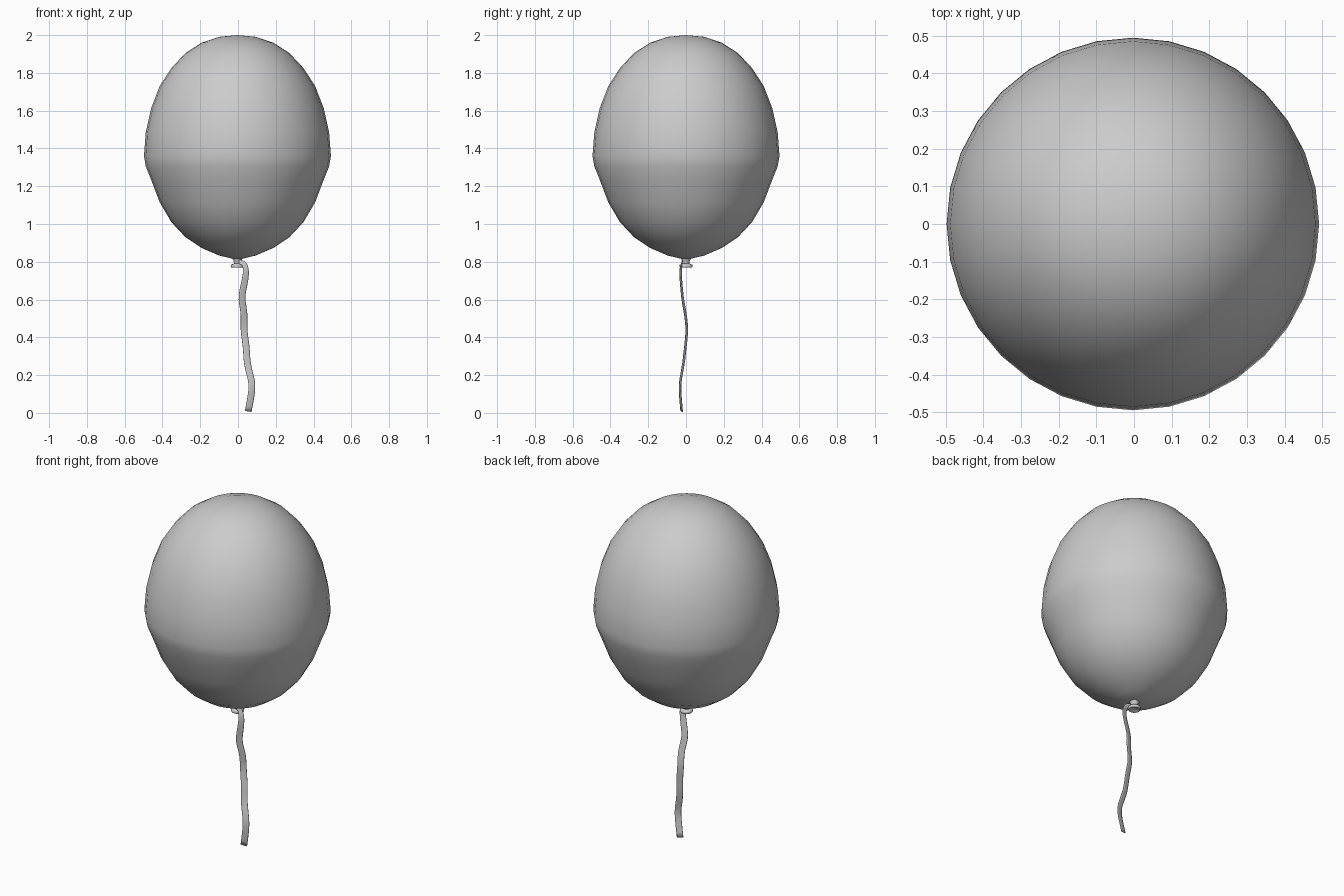
import bpy, bmesh, math
from mathutils import Vector

if "Cube" in bpy.data.objects:
    bpy.data.objects.remove(bpy.data.objects["Cube"])

# One plain grey for every part
grey = bpy.data.materials.new("light_grey")
grey.use_nodes = True
grey.diffuse_color = (0.6, 0.6, 0.6, 1)
grey.node_tree.nodes["Principled BSDF"].inputs["Base Color"].default_value = (0.6, 0.6, 0.6, 1)


def make_object(name, bm, angle):
    mesh = bpy.data.meshes.new(name)
    bm.to_mesh(mesh)
    bm.free()
    obj = bpy.data.objects.new(name, mesh)
    bpy.context.collection.objects.link(obj)
    mesh.materials.append(grey)
    bpy.ops.object.select_all(action="DESELECT")
    obj.select_set(True)
    bpy.context.view_layer.objects.active = obj
    bpy.ops.object.shade_smooth_by_angle(angle=math.radians(angle))
    return obj


def lathe(name, profile, steps, angle):
    """Spin a (radius, height) profile around the vertical axis."""
    bm = bmesh.new()
    verts = [bm.verts.new((r, 0, z)) for r, z in profile]
    edges = [bm.edges.new(pair) for pair in zip(verts, verts[1:])]
    bmesh.ops.spin(bm, geom=verts + edges, cent=(0, 0, 0), axis=(0, 0, 1),
                   angle=math.tau, steps=steps)
    bmesh.ops.remove_doubles(bm, verts=bm.verts, dist=0.0005)
    bmesh.ops.recalc_face_normals(bm, faces=bm.faces)
    obj = make_object(name, bm, angle)
    obj.location.x = -0.003
    return obj


# Balloon: sphere rings, domed above and tapering below
heights = [0.81, 0.833, 0.873, 0.93, 1.01, 1.115, 1.235, 1.305, 1.36,
           1.485, 1.612, 1.73, 1.825, 1.905, 1.96, 1.991, 2.0]
radii = [0.495 * math.sin(math.pi * i / 16) for i in range(17)]
lathe("balloon", list(zip(radii, heights)), 32, 60)

# Knot: short neck with a flared, hollow lip
lathe("knot", [(0.03, 0.822), (0.02, 0.805), (0.019, 0.79), (0.033, 0.785),
               (0.036, 0.777), (0.032, 0.769), (0.022, 0.772), (0, 0.785)], 16, 50)

# Ribbon: wavy flat strip hanging from the neck
path = [Vector(p) for p in (
    (0.005, -0.020, 0.797), (0.024, -0.022, 0.798), (0.040, -0.027, 0.780),
    (0.044, -0.030, 0.735), (0.030, -0.024, 0.670), (0.016, -0.018, 0.600),
    (0.036, -0.004, 0.530), (0.028, 0.008, 0.440), (0.046, -0.004, 0.350),
    (0.046, -0.012, 0.260), (0.073, -0.030, 0.175), (0.076, -0.033, 0.120),
    (0.054, -0.023, 0.008))]
normal = Vector((0.28, -0.96, 0)).normalized()
bm = bmesh.new()
crease = bm.verts.layers.float.new("crease_vert")
rows = []
for i, p in enumerate(path):
    tangent = path[min(i + 1, len(path) - 1)] - path[max(i - 1, 0)]
    half = tangent.cross(normal).normalized() * (0.012 + 0.006 * min(i / 4, 1))
    rows.append([bm.verts.new(p - half), bm.verts.new(p + half)])
for a, b in zip(rows, rows[1:]):
    bm.faces.new((a[0], a[1], b[1], b[0]))
# Keep the cut ends square when smoothed
for v in rows[0] + rows[-1]:
    v[crease] = 1.0
ribbon = make_object("ribbon", bm, 60)
smooth = ribbon.modifiers.new("smooth", "SUBSURF")
smooth.levels = smooth.render_levels = 2
solid = ribbon.modifiers.new("thickness", "SOLIDIFY")
solid.thickness = 0.004
solid.offset = 0
